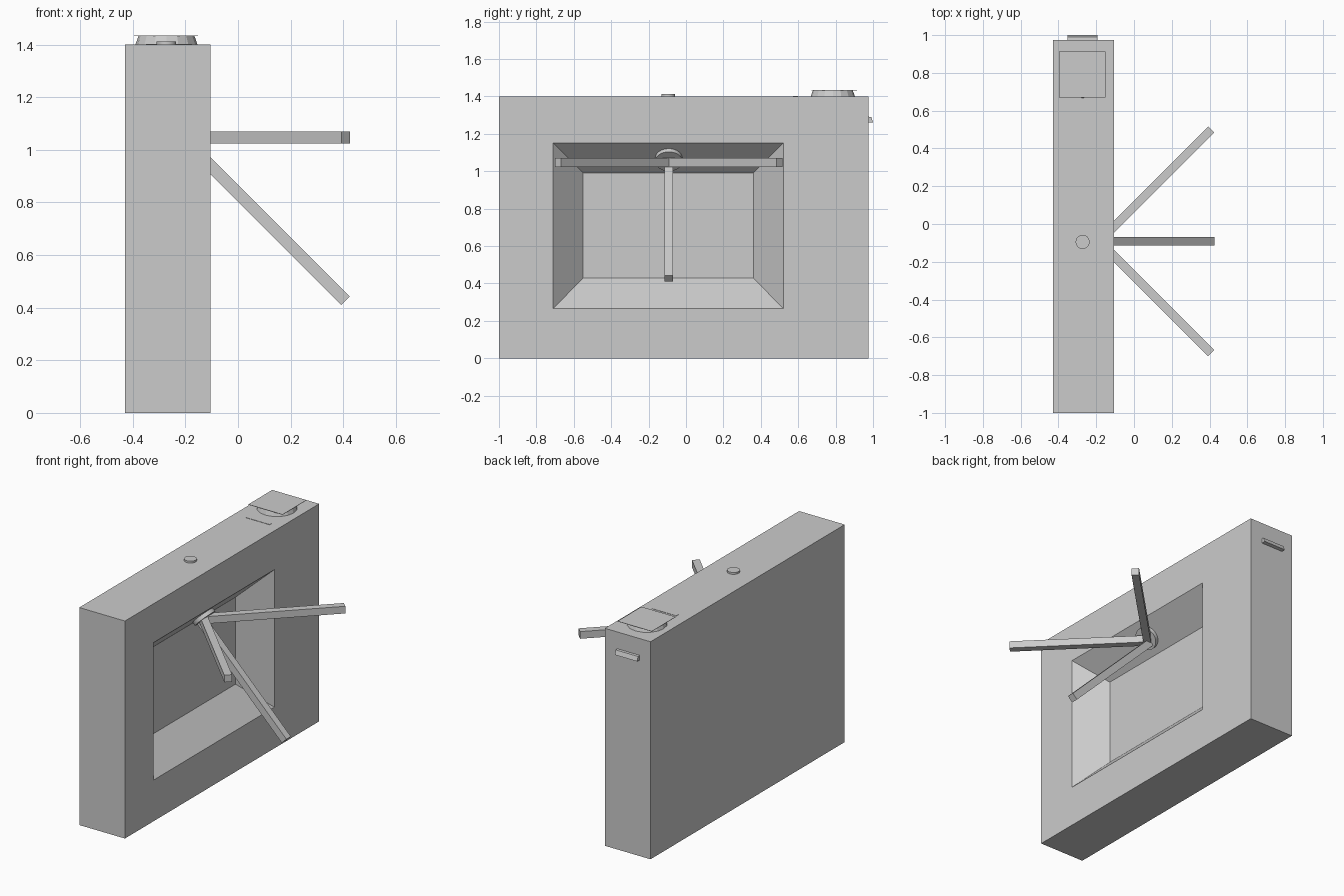
import bpy, bmesh
from math import radians
from mathutils import Vector

default = bpy.data.objects.get("Cube")
if default:
    bpy.data.objects.remove(default)

grey = bpy.data.materials.new("grey metal")
grey.use_nodes = True
colour = (0.6, 0.6, 0.6, 1)
grey.diffuse_color = colour
grey.node_tree.nodes["Principled BSDF"].inputs["Base Color"].default_value = colour


def finish(bm, name):
    bmesh.ops.recalc_face_normals(bm, faces=bm.faces)
    mesh = bpy.data.meshes.new(name)
    bm.to_mesh(mesh)
    bm.free()
    mesh.materials.append(grey)
    obj = bpy.data.objects.new(name, mesh)
    bpy.context.collection.objects.link(obj)
    return obj


def box(name, lo, hi):
    bm = bmesh.new()
    bmesh.ops.create_cube(bm, size=1)
    lo, hi = Vector(lo), Vector(hi)
    for v in bm.verts:
        v.co = (lo + hi) / 2 + v.co * (hi - lo)
    return finish(bm, name)


def disc(name, base, axis, r1, r2, depth, sides, smooth=True):
    bm = bmesh.new()
    bmesh.ops.create_cone(bm, cap_ends=True, segments=sides,
                          radius1=r1, radius2=r2, depth=depth)
    axis = Vector(axis).normalized()
    obj = finish(bm, name)
    obj.rotation_mode = 'QUATERNION'
    obj.rotation_quaternion = Vector((0, 0, 1)).rotation_difference(axis)
    obj.location = Vector(base) + axis * depth / 2
    if smooth:
        bpy.ops.object.select_all(action='DESELECT')
        obj.select_set(True)
        bpy.context.view_layer.objects.active = obj
        bpy.ops.object.shade_smooth_by_angle(angle=radians(30))
    return obj


def bar(name, start, end, width):
    # Square bar with two faces parallel to the plane holding its direction
    start, end = Vector(start), Vector(end)
    along = (end - start).normalized()
    side = Vector((0, 1, 0)) if abs(along.y) < 0.01 else Vector((0, 0, 1))
    across = along.cross(side)
    h = width / 2
    bm = bmesh.new()
    rings = [[bm.verts.new(p + side * a * h + across * b * h)
              for a, b in ((-1, -1), (1, -1), (1, 1), (-1, 1))]
             for p in (start, end)]
    for ring in rings:
        bm.faces.new(ring)
    for i in range(4):
        j = (i + 1) % 4
        bm.faces.new((rings[0][i], rings[0][j], rings[1][j], rings[1][i]))
    return finish(bm, name)


# Cabinet: rectangular rings from the back wall, over the rim, into the recess
bm = bmesh.new()
rings = []
for x, y0, y1, z0, z1 in ((-0.43, -1, 0.975, 0, 1.4),
                          (-0.105, -1, 0.975, 0, 1.4),
                          (-0.105, -0.71, 0.52, 0.265, 1.15),
                          (-0.27, -0.55, 0.36, 0.43, 0.99)):
    rings.append([bm.verts.new((x, y, z))
                  for y, z in ((y0, z0), (y1, z0), (y1, z1), (y0, z1))])
for a, b in zip(rings, rings[1:]):
    for i in range(4):
        j = (i + 1) % 4
        bm.faces.new((a[i], a[j], b[j], b[i]))
bm.faces.new(rings[0])
bm.faces.new(rings[-1])
finish(bm, "cabinet")

# Tilted hub on the sloping top of the recess, with three arms
disc("arm_hub", (-0.187, -0.092, 1.07), (1, 0, -1), 0.073, 0.073, 0.025, 32)
bar("left_arm", (-0.183, -0.092, 1.047), (0.409, 0.5, 1.047), 0.046)
bar("right_arm", (-0.183, -0.092, 1.047), (0.409, -0.684, 1.047), 0.046)
bar("lower_arm", (-0.21, -0.092, 1.0455), (0.409, -0.092, 0.4265), 0.046)

# Fittings on the top
disc("top_button", (-0.272, -0.095, 1.4), (0, 0, 1), 0.037, 0.037, 0.012, 32)
disc("reader_base", (-0.272, 0.785, 1.4), (0, 0, 1), 0.118, 0.106, 0.034, 16, False)
box("reader_plate", (-0.396, 0.67, 1.433), (-0.152, 0.914, 1.435))
box("ticket_strip", (-0.35, 0.572, 1.4), (-0.175, 0.598, 1.402))

# Hooded slot on the rear end
bm = bmesh.new()
profile = ((0.975, 1.26), (1.0, 1.262), (0.99, 1.29), (0.975, 1.292))
ends = [[bm.verts.new((x, y, z)) for y, z in profile] for x in (-0.352, -0.193)]
for end in ends:
    bm.faces.new(end)
for i in range(4):
    j = (i + 1) % 4
    bm.faces.new((ends[0][i], ends[0][j], ends[1][j], ends[1][i]))
finish(bm, "rear_slot")
